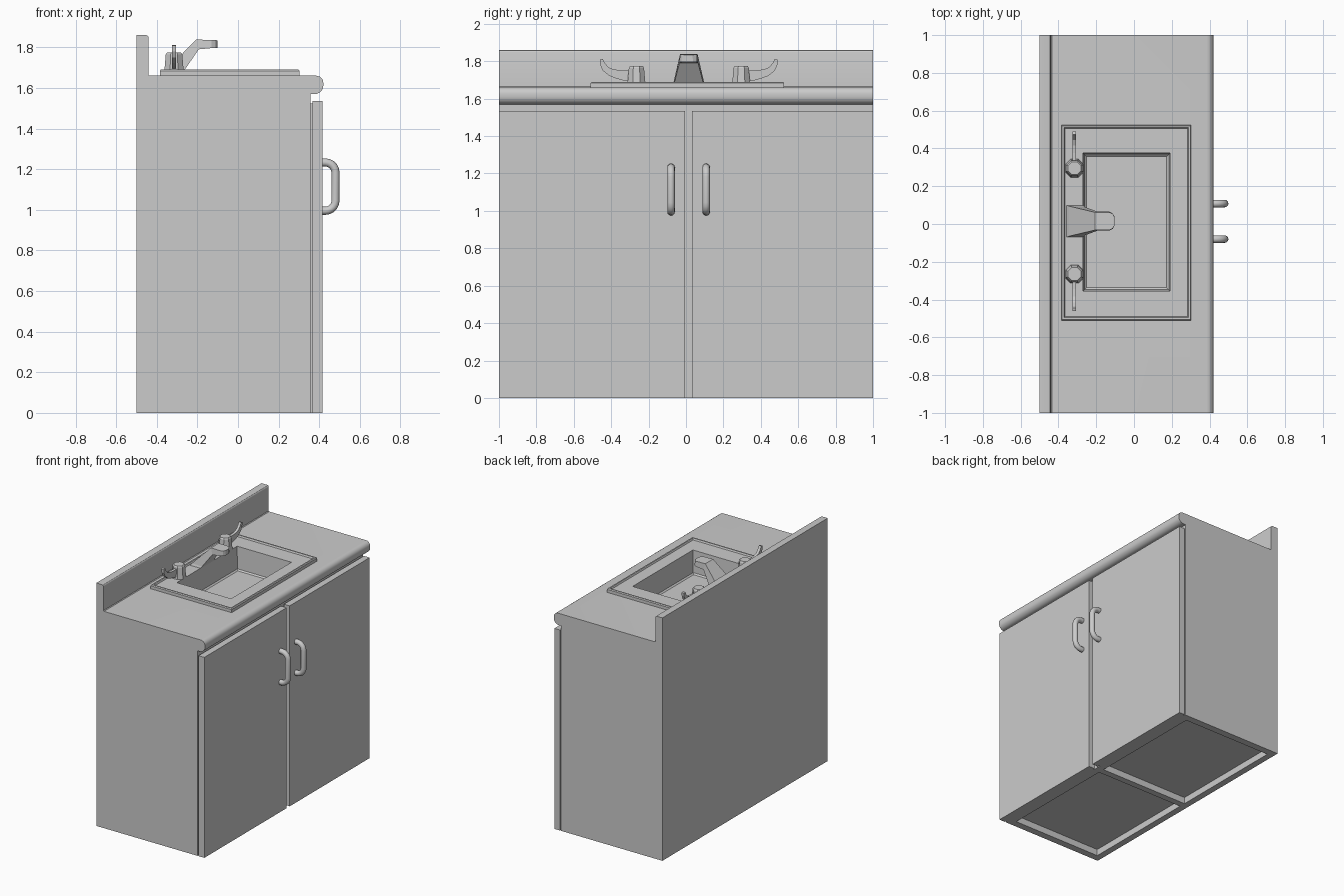
import bpy, bmesh
from math import sin, cos, pi, radians

if "Cube" in bpy.data.objects:
    bpy.data.objects.remove(bpy.data.objects["Cube"])


def loft(name, loops, cap_start=True, cap_end=True, smooth=None):
    """Skin a list of equal-length vertex loops into one mesh object."""
    bm = bmesh.new()
    rings = [[bm.verts.new(p) for p in loop] for loop in loops]
    n = len(rings[0])
    for a, b in zip(rings, rings[1:]):
        for i in range(n):
            j = (i + 1) % n
            bm.faces.new((a[i], a[j], b[j], b[i]))
    if cap_start:
        bm.faces.new(rings[0])
    if cap_end:
        bm.faces.new(rings[-1])
    bmesh.ops.recalc_face_normals(bm, faces=bm.faces)
    me = bpy.data.meshes.new(name)
    bm.to_mesh(me)
    bm.free()
    ob = bpy.data.objects.new(name, me)
    bpy.context.collection.objects.link(ob)
    if smooth:
        shade(ob, smooth)
    return ob


def shade(ob, angle=30):
    bpy.ops.object.select_all(action='DESELECT')
    ob.select_set(True)
    bpy.context.view_layer.objects.active = ob
    bpy.ops.object.shade_smooth_by_angle(angle=radians(angle))


def rect(x0, x1, y0, y1, z):
    return [(x0, y0, z), (x1, y0, z), (x1, y1, z), (x0, y1, z)]


def box(name, x0, x1, y0, y1, z0, z1):
    return loft(name, [rect(x0, x1, y0, y1, z0), rect(x0, x1, y0, y1, z1)])


def arc(cx, cz, r, a0, a1, n=6):
    angles = [radians(a0 + (a1 - a0) * i / n) for i in range(n + 1)]
    return [(cx + r * cos(a), cz + r * sin(a)) for a in angles]


def cut(ob, cutter):
    bpy.context.view_layer.objects.active = ob
    m = ob.modifiers.new("cut", 'BOOLEAN')
    m.operation, m.solver, m.object = 'DIFFERENCE', 'EXACT', cutter
    bpy.ops.object.modifier_apply(modifier=m.name)
    bpy.data.objects.remove(cutter)


# Cabinet body with rounded counter nose and backsplash, one side profile
profile = [(-0.5, 0), (0.357, 0), (0.357, 1.57)]
profile += arc(0.378, 1.612, 0.042, -90, 0) + arc(0.385, 1.625, 0.035, 0, 90)
profile += [(-0.435, 1.66), (-0.44, 1.665)]
profile += arc(-0.452, 1.848, 0.012, 0, 90, 3) + [(-0.5, 1.86)]
body = loft("cabinet_body", [[(x, y, z) for x, z in profile] for y in (-1, 1)])
cut(body, box("basin_cutter", -0.275, 0.195, -0.36, 0.38, 1.48, 1.8))
for y0, y1 in ((-0.945, -0.025), (0.025, 0.945)):
    cut(body, box("base_cutter", -0.45, 0.305, y0, y1, -0.1, 0.05))
shade(body)

# Doors with their backing strips
for side, y0, y1 in (("left", -1, -0.005), ("right", 0.033, 1)):
    box(f"door_{side}", 0.366, 0.415, y0, y1, 0, 1.535)
    box(f"door_backing_{side}", 0.35, 0.37, y0 + 0.012, y1 - 0.012, 0, 1.523)

# Door pulls: round tube swept along a bent path
path = [(0.41, 1.233, 0)]
path += [(x, z, a) for (x, z), a in zip(arc(0.43, 1.183, 0.05, 90, 0, 5), range(0, 91, 18))]
path += [(x, z, a) for (x, z), a in zip(arc(0.43, 1.045, 0.05, 0, -90, 5), range(90, 181, 18))]
path += [(0.41, 0.995, 180)]
for side, yc in (("left", -0.08), ("right", 0.108)):
    rings = []
    for x, z, a in path:
        nx, nz = sin(radians(a)), cos(radians(a))
        rings.append([(x + 0.02 * cos(t) * nx, yc + 0.02 * sin(t), z + 0.02 * cos(t) * nz)
                      for t in (2 * pi * k / 12 for k in range(12))])
    loft(f"door_pull_{side}", rings, smooth=40)

# Sink: raised rim, recessed deck and basin as nested rectangles
X0, X1, Y0, Y1 = -0.385, 0.303, -0.51, 0.525
sink = [rect(X0 + i, X1 - i, Y0 + i, Y1 - i, z)
        for i, z in ((0, 1.655), (0, 1.683), (0.005, 1.69), (0.015, 1.69), (0.02, 1.678))]
sink += [rect(-0.27 + i, 0.19 - i, -0.355 + i, 0.375 - i, z)
         for i, z in ((0, 1.678), (0.008, 1.51), (0.018, 1.50))]
loft("sink", sink, cap_start=False)

# Faucet: wide leaning foot narrowing into a flat spout
YC = 0.015
sections = [((-0.36, 1.675), (-0.27, 1.675), 0.085, 0.085),
            ((-0.345, 1.695), (-0.262, 1.69), 0.08, 0.076),
            ((-0.207, 1.838), (-0.193, 1.79), 0.047, 0.05),
            ((-0.13, 1.836), (-0.13, 1.796), 0.047, 0.05),
            ((-0.112, 1.836), (-0.112, 1.796), 0.038, 0.04),
            ((-0.102, 1.834), (-0.102, 1.797), 0.02, 0.022)]
loft("faucet", [[(t[0], YC - wt, t[1]), (t[0], YC + wt, t[1]),
                 (b[0], YC + wb, b[1]), (b[0], YC - wb, b[1])]
                for t, b, wt, wb in sections])

# Taps: octagonal knobs with curved flat levers, mirrored about the faucet
lever = [(0.25, 1.70), (0.34, 1.695), (0.385, 1.707), (0.425, 1.722), (0.46, 1.75),
         (0.473, 1.78), (0.475, 1.808), (0.46, 1.812), (0.45, 1.792), (0.43, 1.768),
         (0.40, 1.756), (0.36, 1.752), (0.25, 1.752)]
for side, s in (("left", -1), ("right", 1)):
    rings = []
    for r, z in ((0.053, 1.675), (0.05, 1.70), (0.044, 1.765), (0.037, 1.775)):
        rings.append([(-0.315 + r * cos(a), YC + s * 0.28 + r * sin(a), z)
                      for a in (pi / 8 + k * pi / 4 for k in range(8))])
    loft(f"tap_knob_{side}", rings)
    # lever points are measured from the faucet centre line
    loft(f"tap_lever_{side}", [[(x, YC + s * y, z) for y, z in lever]
                               for x in (-0.326, -0.306)])
